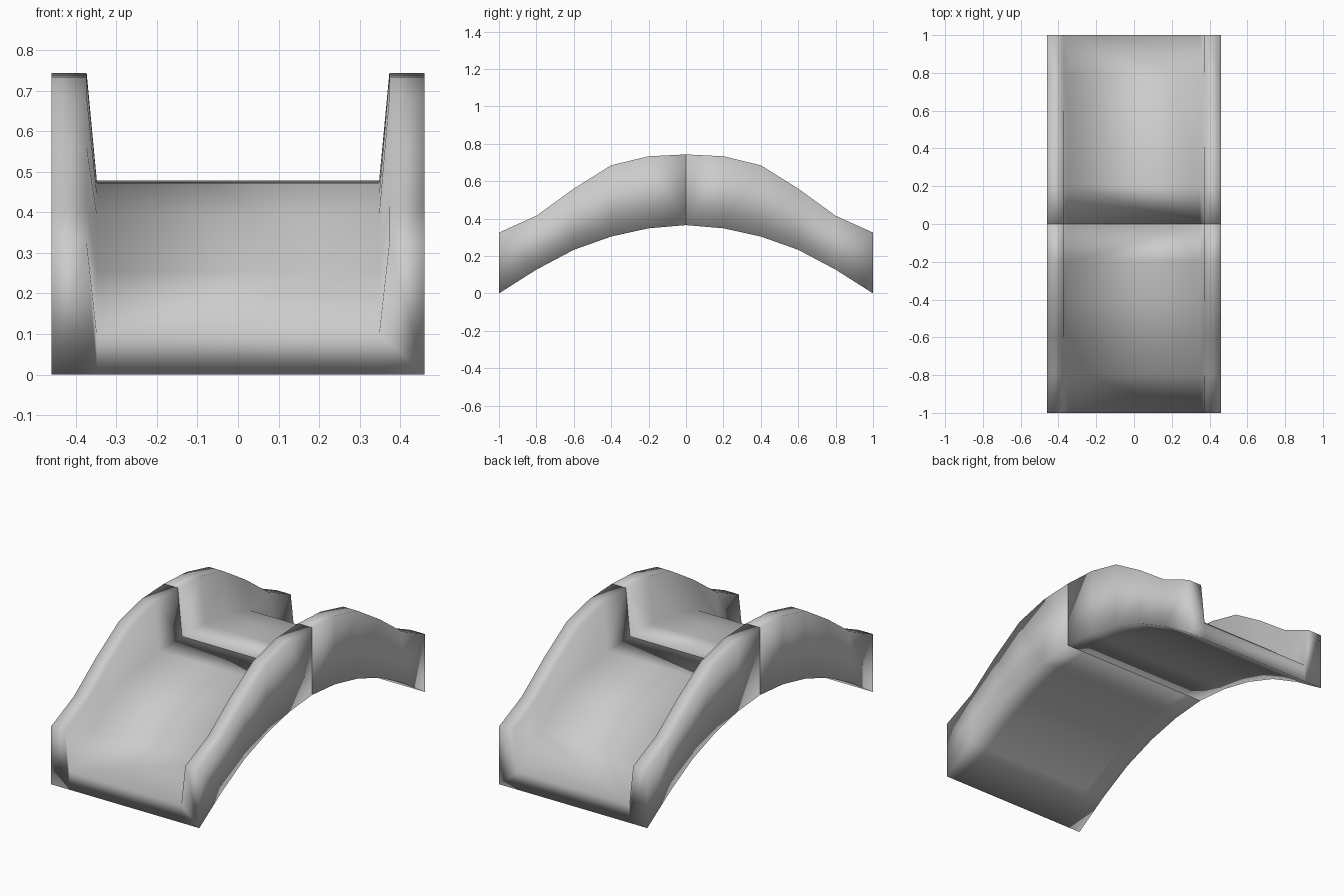
import bpy
import bmesh

cube = bpy.data.objects.get("Cube")
if cube:
    bpy.data.objects.remove(cube, do_unlink=True)

# Heights from the crest to one end: underside, deck, wall top
HALF = [
    (0.365, 0.478, 0.743),
    (0.348, 0.472, 0.733),
    (0.304, 0.445, 0.685),
    (0.233, 0.395, 0.560),
    (0.127, 0.255, 0.415),
    (0.000, 0.100, 0.325),
]
STEP = 0.2
OUTER, WALL_IN, DECK = 0.46, 0.373, 0.348

# One grey stone material
stone = bpy.data.materials.new("plain_grey")
stone.use_nodes = True
grey = (0.6, 0.6, 0.6, 1.0)
stone.diffuse_color = grey
shader = next(n for n in stone.node_tree.nodes if n.type == 'BSDF_PRINCIPLED')
shader.inputs["Base Color"].default_value = grey
shader.inputs["Roughness"].default_value = 0.8


def section(bm, y, heights):
    """U-shaped cross-section: two walls joined by a deck slab."""
    under, deck, top = heights
    right = [(DECK, under), (OUTER, under), (OUTER, top), (WALL_IN, top), (DECK, deck)]
    left = [(-x, z) for x, z in reversed(right)]
    return [bm.verts.new((x, y, z)) for x, z in right + left]


# Front half of the arch, lofted from the crest to the foot
bm = bmesh.new()
rings = [section(bm, -i * STEP, heights) for i, heights in enumerate(HALF)]
for a, b in zip(rings, rings[1:]):
    for k in range(len(a)):
        n = (k + 1) % len(a)
        bm.faces.new((a[k], a[n], b[n], b[k]))

# End caps at crest joint and foot: right wall, left wall and slab
for ring in (rings[0], rings[-1]):
    bm.faces.new(ring[0:5])
    bm.faces.new(ring[5:10])
    bm.faces.new((ring[0], ring[4], ring[5], ring[9]))
bmesh.ops.recalc_face_normals(bm, faces=bm.faces)
for face in bm.faces:
    face.smooth = True

mesh = bpy.data.meshes.new("arched_bridge")
bm.to_mesh(mesh)
bm.free()
mesh.materials.append(stone)
bridge = bpy.data.objects.new("arched_bridge", mesh)
bpy.context.collection.objects.link(bridge)

# Back half is a separate block butted against the front one at the crest
mirror = bridge.modifiers.new("back_half", 'MIRROR')
mirror.use_axis = (False, True, False)
mirror.use_mirror_merge = False
